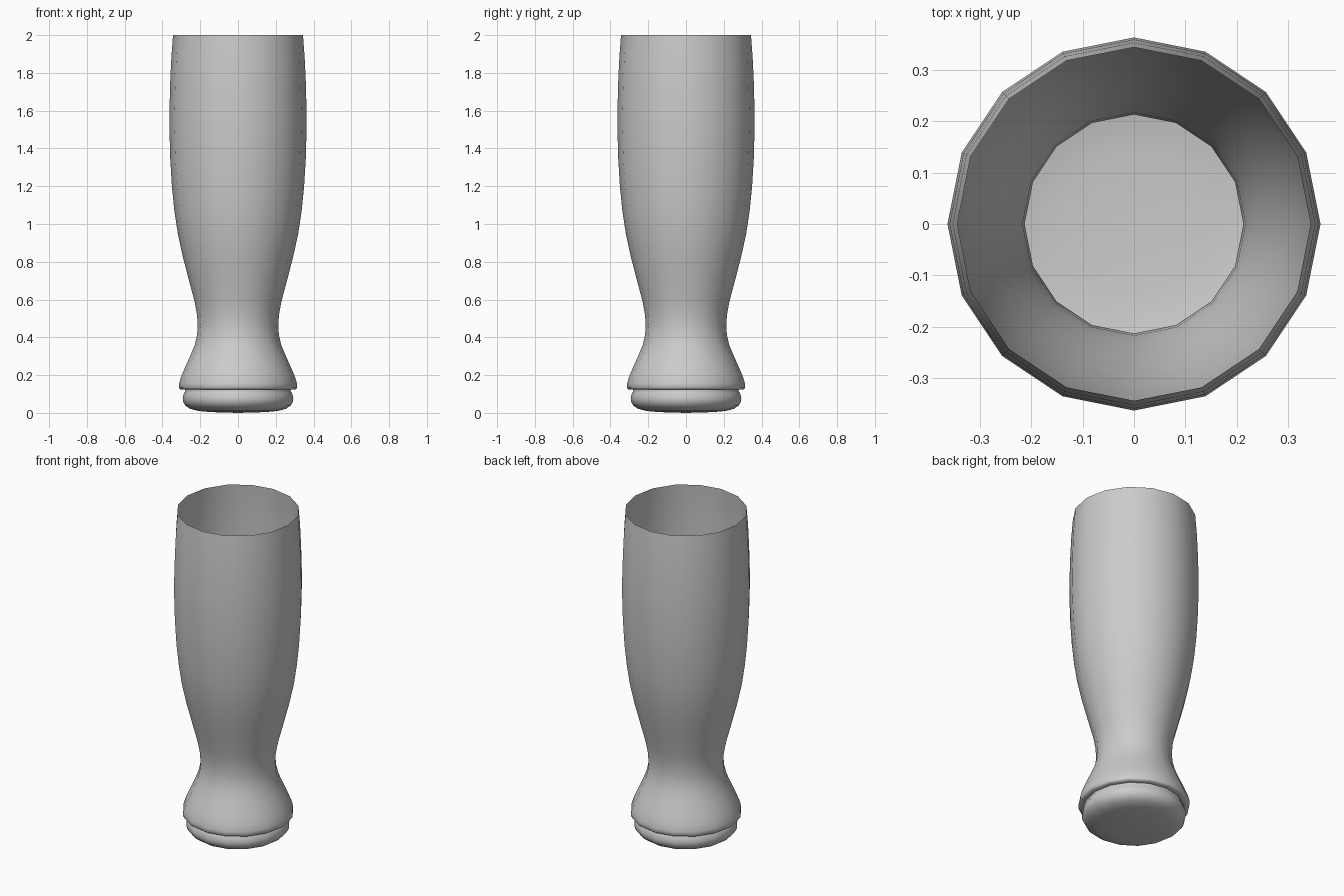
import bpy, bmesh, math

if "Cube" in bpy.data.objects:
    bpy.data.objects.remove(bpy.data.objects["Cube"])

SIDES = 16

# Profile of the thin-walled glass as (radius, height), base to rim
PROFILE = [
    (0.14, 0.004), (0.21, 0.01), (0.255, 0.022), (0.28, 0.04), (0.291, 0.06),
    (0.293, 0.08), (0.286, 0.105), (0.278, 0.118), (0.28, 0.125),
    (0.306, 0.125), (0.313, 0.133), (0.312, 0.155), (0.302, 0.19),
    (0.281, 0.24), (0.254, 0.30), (0.229, 0.36), (0.217, 0.41), (0.213, 0.46),
    (0.217, 0.52), (0.23, 0.59), (0.262, 0.71), (0.293, 0.83), (0.319, 0.95),
    (0.337, 1.07), (0.35, 1.2), (0.359, 1.35), (0.363, 1.5), (0.363, 1.6),
    (0.359, 1.75), (0.353, 1.88), (0.344, 2.0),
]


def lathe(name, profile, sides):
    bm = bmesh.new()
    rings = []
    for r, z in profile:
        rings.append([bm.verts.new((r * math.cos(2 * math.pi * i / sides),
                                    r * math.sin(2 * math.pi * i / sides), z))
                      for i in range(sides)])
    for a, b in zip(rings, rings[1:]):
        for i in range(sides):
            j = (i + 1) % sides
            bm.faces.new((a[i], a[j], b[j], b[i]))
    # slightly domed underside
    centre = bm.verts.new((0, 0, 0))
    for i in range(sides):
        bm.faces.new((centre, rings[0][(i + 1) % sides], rings[0][i]))
    mesh = bpy.data.meshes.new(name)
    bm.to_mesh(mesh)
    bm.free()
    obj = bpy.data.objects.new(name, mesh)
    bpy.context.collection.objects.link(obj)
    return obj


# Open-topped footed glass
glass = lathe("beer_glass", PROFILE, SIDES)
bpy.context.view_layer.objects.active = glass
glass.select_set(True)
bpy.ops.object.shade_smooth_by_angle(angle=math.radians(50))
